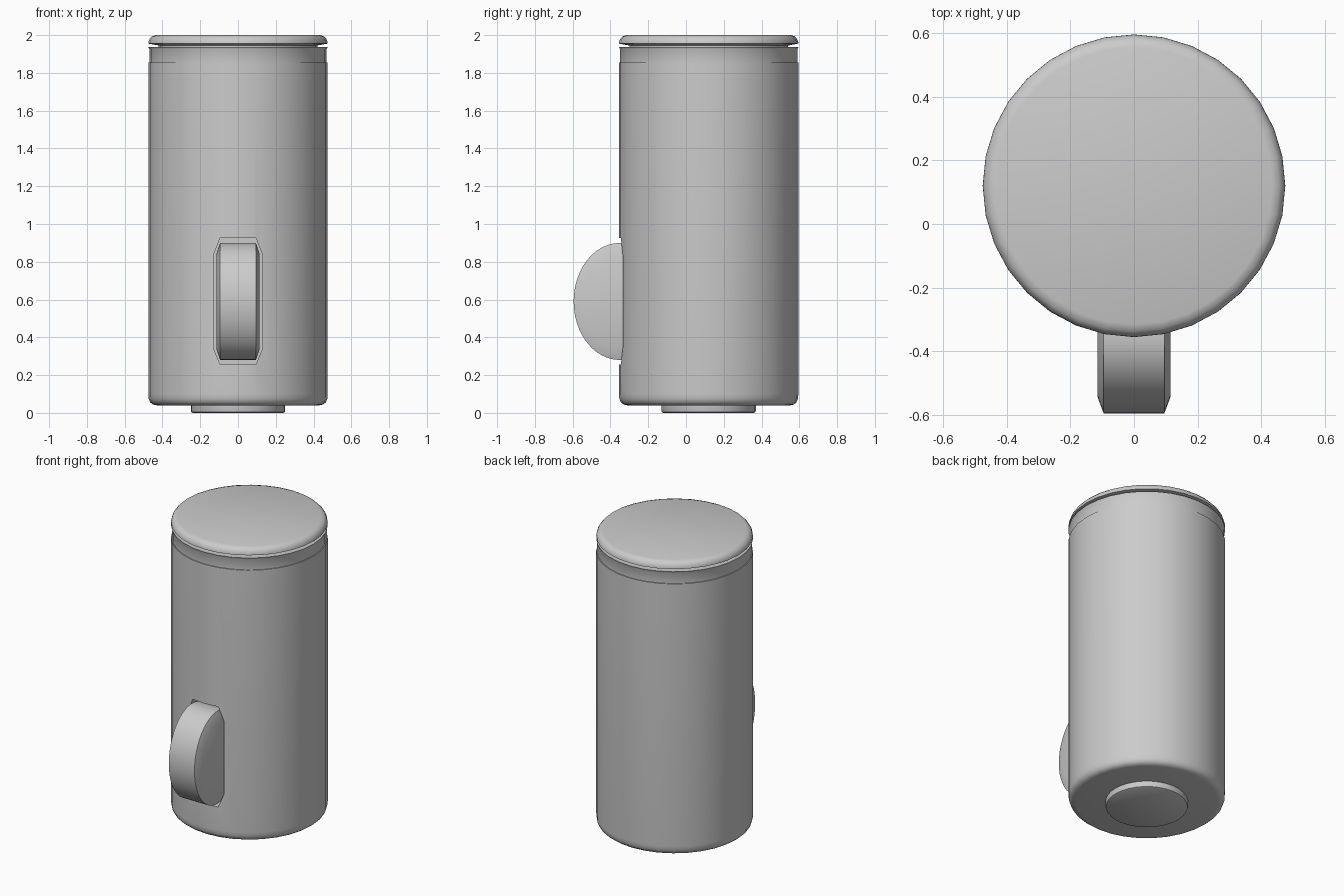
import bpy, bmesh
from math import sin, cos, pi, radians

if "Cube" in bpy.data.objects:
    bpy.data.objects.remove(bpy.data.objects["Cube"])

CY = 0.12      # canister axis in y
SIDES = 32


def make_object(name, bm):
    bmesh.ops.recalc_face_normals(bm, faces=bm.faces)
    mesh = bpy.data.meshes.new(name)
    bm.to_mesh(mesh)
    bm.free()
    ob = bpy.data.objects.new(name, mesh)
    bpy.context.collection.objects.link(ob)
    return ob


def loft(name, rings):
    """Skin equal-length point rings and cap both ends."""
    bm = bmesh.new()
    loops = [[bm.verts.new(p) for p in ring] for ring in rings]
    n = len(loops[0])
    for a, b in zip(loops, loops[1:]):
        for i in range(n):
            j = (i + 1) % n
            bm.faces.new((a[i], a[j], b[j], b[i]))
    bm.faces.new(loops[0])
    bm.faces.new(loops[-1])
    return make_object(name, bm)


def lathe(name, profile):
    angles = [2 * pi * i / SIDES for i in range(SIDES)]
    return loft(name, [[(r * cos(a), CY + r * sin(a), z) for a in angles]
                       for r, z in profile])


def smooth(ob, angle=35):
    bpy.ops.object.select_all(action='DESELECT')
    ob.select_set(True)
    bpy.context.view_layer.objects.active = ob
    bpy.ops.object.shade_smooth_by_angle(angle=radians(angle))


# Foot disc, canister body, collar, neck and lid
foot = lathe("foot_disc", [(0.24, 0), (0.247, 0.004), (0.25, 0.012), (0.25, 0.06)])
body = lathe("canister_body", [(0.43, 0.04), (0.45, 0.044), (0.465, 0.056),
                               (0.473, 0.075), (0.475, 0.1), (0.475, 1.855)])
collar = lathe("collar", [(0.469, 1.85), (0.469, 1.925), (0.475, 1.937), (0.43, 1.937)])
neck = lathe("neck", [(0.42, 1.93), (0.42, 1.95)])
lid = lathe("lid", [(0.42, 1.945), (0.475, 1.955), (0.474, 1.965), (0.468, 1.98),
                    (0.456, 1.993), (0.435, 2.0)])

# Thumb wheel: bevelled oval disc, axis along x
WY, WZ = -0.35, 0.59
turn = [2 * pi * i / 48 for i in range(48)]
wheel = loft("thumb_wheel", [
    [(x, WY + ry * cos(a), WZ + rz * sin(a)) for a in turn]
    for x, ry, rz in [(-0.115, 0.192, 0.25), (-0.095, 0.245, 0.31),
                      (0.095, 0.245, 0.31), (0.115, 0.192, 0.25)]])

# Slot with clipped corners, cut into the front of the body
corners = [(-0.095, 0.335), (0.095, 0.335), (0.13, 0.245), (0.13, -0.245),
           (0.095, -0.335), (-0.095, -0.335), (-0.13, -0.245), (-0.13, 0.245)]
cutter = loft("slot_cutter", [[(x, y, WZ + z) for x, z in corners] for y in (-0.6, -0.08)])
cutter.hide_render = True
cut = body.modifiers.new("slot", 'BOOLEAN')
cut.operation = 'DIFFERENCE'
cut.solver = 'EXACT'
cut.object = cutter
bpy.context.view_layer.objects.active = body
body.select_set(True)
bpy.ops.object.modifier_apply(modifier=cut.name)
bpy.data.objects.remove(cutter)

for ob in (foot, body, collar, neck, lid, wheel):
    smooth(ob)
